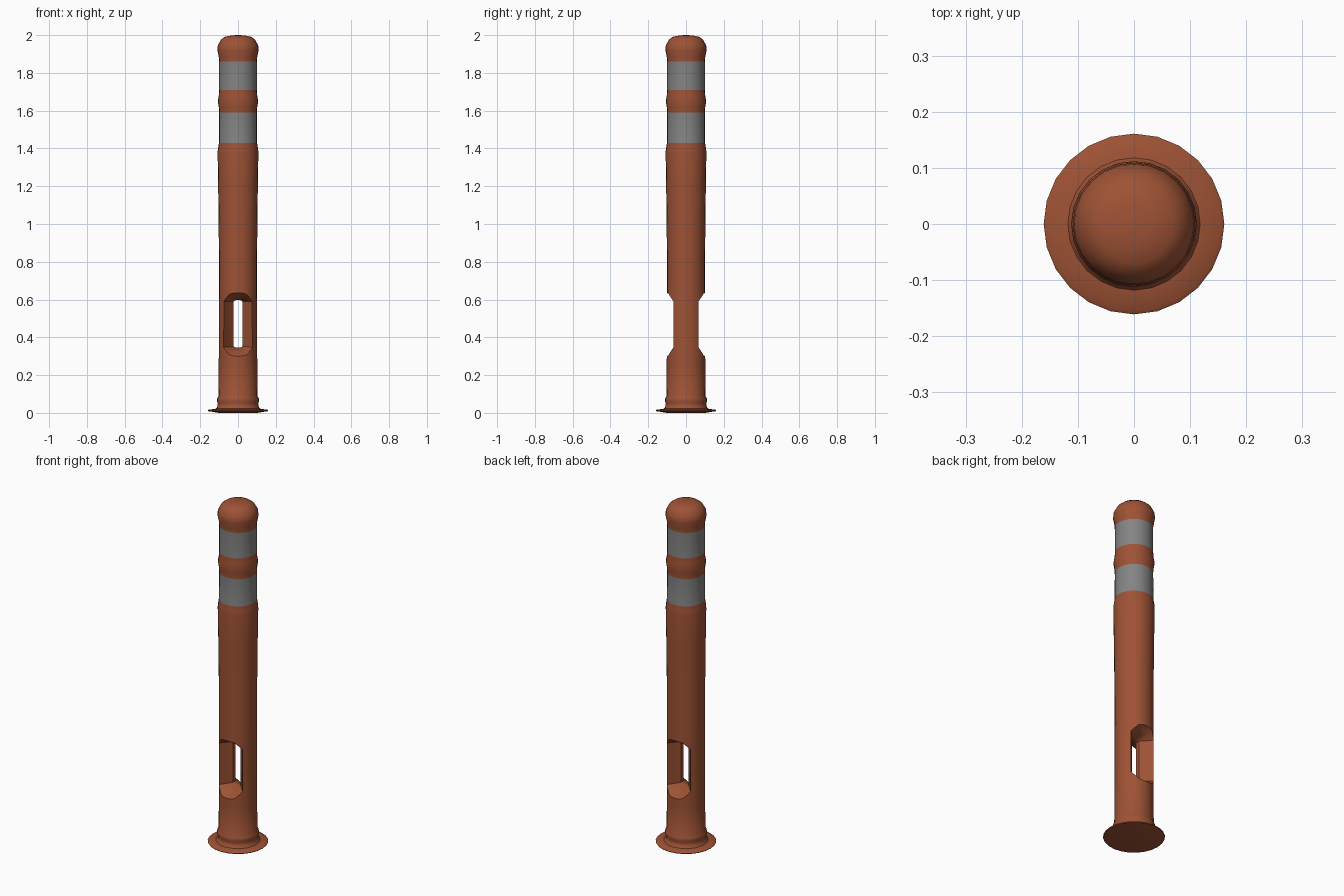
import bpy, bmesh, math

if "Cube" in bpy.data.objects:
    bpy.data.objects.remove(bpy.data.objects["Cube"])

SEG = 24


def material(name, rgb):
    m = bpy.data.materials.new(name)
    m.diffuse_color = (*rgb, 1)
    m.use_nodes = True
    m.node_tree.nodes["Principled BSDF"].inputs["Base Color"].default_value = m.diffuse_color
    return m


orange = material("orange_plastic", (0.34, 0.085, 0.035))
grey = material("reflective_grey", (0.23, 0.23, 0.23))


def loft(name, loops, mats):
    """Closed solid through a list of equal-length point loops."""
    bm = bmesh.new()
    rings = [[bm.verts.new(p) for p in loop] for loop in loops]
    n = len(rings[0])
    for a, b in zip(rings, rings[1:]):
        for i in range(n):
            j = (i + 1) % n
            bm.faces.new((a[i], a[j], b[j], b[i]))
    bm.faces.new(rings[0][::-1])
    bm.faces.new(rings[-1])
    bmesh.ops.recalc_face_normals(bm, faces=bm.faces)
    me = bpy.data.meshes.new(name)
    bm.to_mesh(me)
    bm.free()
    for m in mats:
        me.materials.append(m)
    ob = bpy.data.objects.new(name, me)
    bpy.context.collection.objects.link(ob)
    return ob


def circle(r, z):
    return [(r * math.cos(2 * math.pi * i / SEG), r * math.sin(2 * math.pi * i / SEG), z)
            for i in range(SEG)]


# Post profile: flange, foot ring, shaft, two bands, domed cap
profile = [
    (0.10, 0.0), (0.158, 0.009), (0.161, 0.013), (0.155, 0.017), (0.118, 0.022), (0.108, 0.035),
    (0.107, 0.05), (0.112, 0.065), (0.110, 0.078), (0.103, 0.09), (0.102, 0.25),
    (0.101, 0.68), (0.101, 0.85), (0.105, 1.2), (0.108, 1.38), (0.106, 1.40), (0.101, 1.43),
    (0.100, 1.59), (0.102, 1.62), (0.107, 1.65), (0.102, 1.68), (0.100, 1.71),
    (0.100, 1.86), (0.102, 1.885), (0.109, 1.92), (0.107, 1.945), (0.091, 1.975),
    (0.070, 1.991), (0.035, 1.998), (0.01, 2.0)]
post = loft("marker_post", [circle(r, z) for r, z in profile], [orange, grey])


# Flared carrying slot right through the shaft, narrowest in the middle
def slot_loop(y, w, lo, hi):
    c = w * 0.5
    return [(-w + c, y, lo), (w - c, y, lo), (w, y, lo + c * 0.6), (w, y, hi - c * 0.6),
            (w - c, y, hi), (-w + c, y, hi), (-w, y, hi - c * 0.6), (-w, y, lo + c * 0.6)]


half = [(0.012, 0.025, 0.345, 0.597), (0.064, 0.074, 0.325, 0.612), (0.13, 0.105, 0.28, 0.655)]
stations = [(-s[0], *s[1:]) for s in reversed(half)] + half
cutter = loft("slot_cutter", [slot_loop(*s) for s in stations], [orange])
cutter.hide_render = True

mod = post.modifiers.new("slot", 'BOOLEAN')
mod.operation = 'DIFFERENCE'
mod.solver = 'EXACT'
mod.object = cutter
bpy.context.view_layer.objects.active = post
post.select_set(True)
bpy.ops.object.modifier_apply(modifier="slot")
bpy.data.objects.remove(cutter, do_unlink=True)

# Reflective bands by height
for p in post.data.polygons:
    z = p.center.z
    p.material_index = 1 if 1.43 < z < 1.59 or 1.71 < z < 1.86 else 0

post.select_set(True)
bpy.context.view_layer.objects.active = post
bpy.ops.object.shade_smooth_by_angle(angle=math.radians(40))
